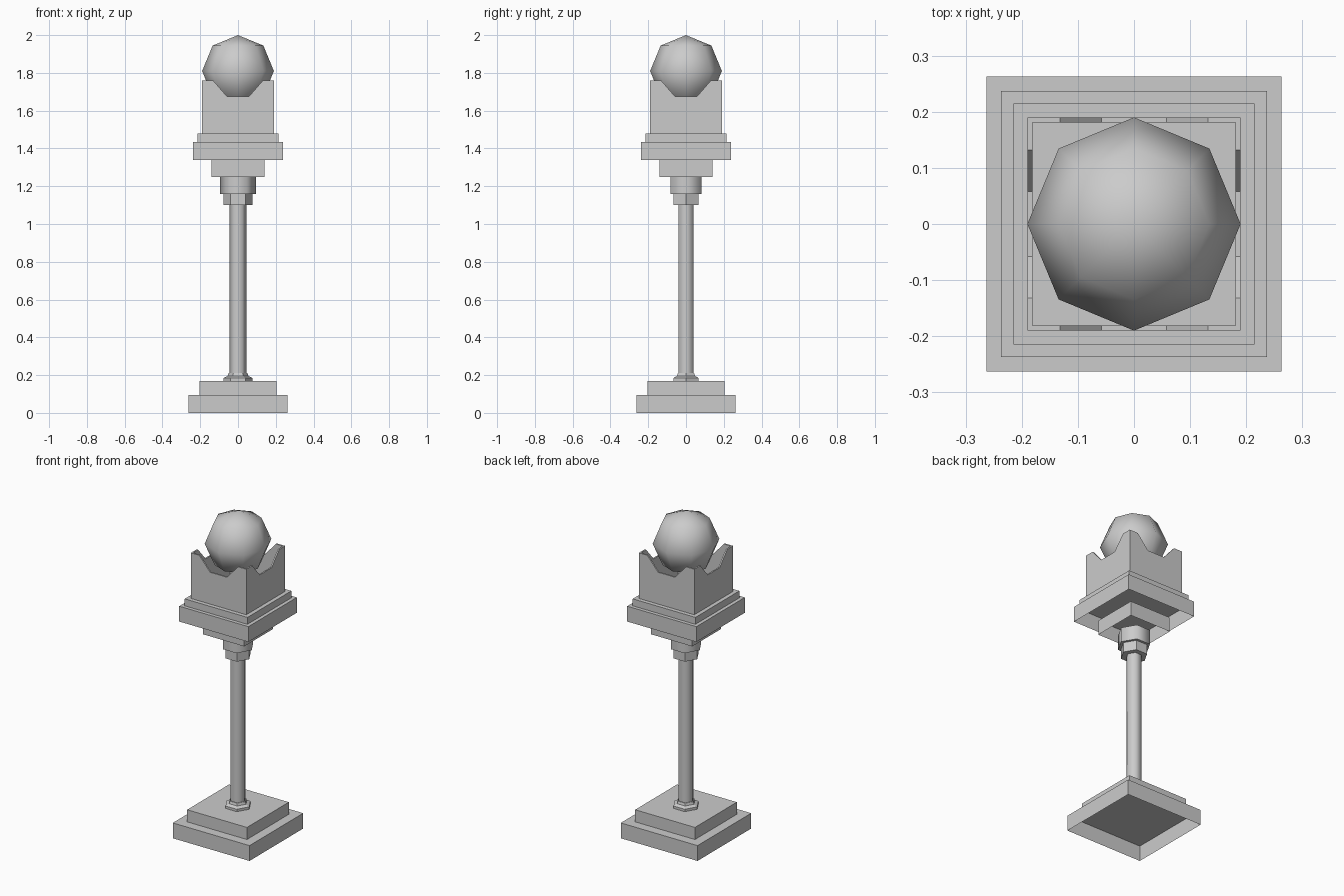
import bpy, bmesh, math

cube = bpy.data.objects.get("Cube")
if cube:
    bpy.data.objects.remove(cube, do_unlink=True)

GREY = (0.6, 0.6, 0.6, 1)
mat = bpy.data.materials.new("plain_grey")
mat.use_nodes = True
mat.diffuse_color = GREY
mat.node_tree.nodes["Principled BSDF"].inputs["Base Color"].default_value = GREY


def finish(bm, name, smooth=None):
    """Turn a bmesh into an object, smoothed below the given angle."""
    bmesh.ops.recalc_face_normals(bm, faces=bm.faces)
    mesh = bpy.data.meshes.new(name)
    bm.to_mesh(mesh)
    bm.free()
    mesh.materials.append(mat)
    obj = bpy.data.objects.new(name, mesh)
    bpy.context.collection.objects.link(obj)
    if smooth:
        bpy.ops.object.select_all(action='DESELECT')
        obj.select_set(True)
        bpy.context.view_layer.objects.active = obj
        bpy.ops.object.shade_smooth_by_angle(angle=math.radians(smooth))
    return obj


def slab(name, half, z0, z1):
    """Square slab, open underneath."""
    bm = bmesh.new()
    rings = [[bm.verts.new((x * half, y * half, z)) for x, y in
              ((-1, -1), (1, -1), (1, 1), (-1, 1))] for z in (z0, z1)]
    for i in range(4):
        j = (i + 1) % 4
        bm.faces.new((rings[0][i], rings[0][j], rings[1][j], rings[1][i]))
    bm.faces.new(rings[1])
    return finish(bm, name)


def hex_turning(name, profile, smooth=None):
    """Six-sided turned part from (radius, height) pairs."""
    bm = bmesh.new()
    rings = [[bm.verts.new((r * math.cos(i * math.pi / 3), r * math.sin(i * math.pi / 3), z))
              for i in range(6)] for r, z in profile]
    for a, b in zip(rings, rings[1:]):
        for i in range(6):
            j = (i + 1) % 6
            bm.faces.new((a[i], a[j], b[j], b[i]))
    bm.faces.new(rings[0])
    bm.faces.new(rings[-1])
    return finish(bm, name, smooth)


# Stepped base
slab("base_plinth", 0.263, 0, 0.095)
slab("base_step", 0.205, 0.095, 0.17)

# Post with foot ring and collars
hex_turning("foot_ring", [(0.077, 0.17), (0.077, 0.185), (0.055, 0.195), (0.05, 0.21)])
hex_turning("post", [(0.045, 0.17), (0.045, 1.11)], 65)
hex_turning("lower_collar", [(0.077, 1.10), (0.077, 1.16)])
hex_turning("upper_collar", [(0.094, 1.16), (0.094, 1.25)], 65)

# Platform under the lamp
slab("platform_bracket", 0.141, 1.25, 1.34)
slab("platform", 0.237, 1.34, 1.435)
slab("platform_lip", 0.215, 1.435, 1.478)

# Notched lamp holder: four thin walls with a trapezoid cut in each top edge
OUT, BOTTOM, TOP = 0.19, 1.478, 1.76
outline = [(-OUT, BOTTOM), (OUT, BOTTOM), (OUT, TOP), (0.132, TOP), (0.058, 1.675),
           (-0.058, 1.675), (-0.132, TOP), (-OUT, TOP)]
bm = bmesh.new()
for k in range(4):
    c, s = math.cos(k * math.pi / 2), math.sin(k * math.pi / 2)
    layers = []
    for d in (OUT, OUT - 0.009):
        pts = [(max(-d, min(d, x)), -d, z) for x, z in outline]
        layers.append([bm.verts.new((x * c - y * s, x * s + y * c, z)) for x, y, z in pts])
    outer, inner = layers
    bm.faces.new(outer)
    bm.faces.new(inner[::-1])
    for i in range(2, 7):
        bm.faces.new((outer[i], inner[i], inner[i + 1], outer[i + 1]))
bmesh.ops.remove_doubles(bm, verts=bm.verts, dist=0.0005)
finish(bm, "lamp_holder")

# Faceted globe
bm = bmesh.new()
bmesh.ops.create_uvsphere(bm, u_segments=8, v_segments=4, radius=0.19)
bmesh.ops.translate(bm, verts=bm.verts, vec=(0, 0, 1.81))
finish(bm, "globe", 80)
